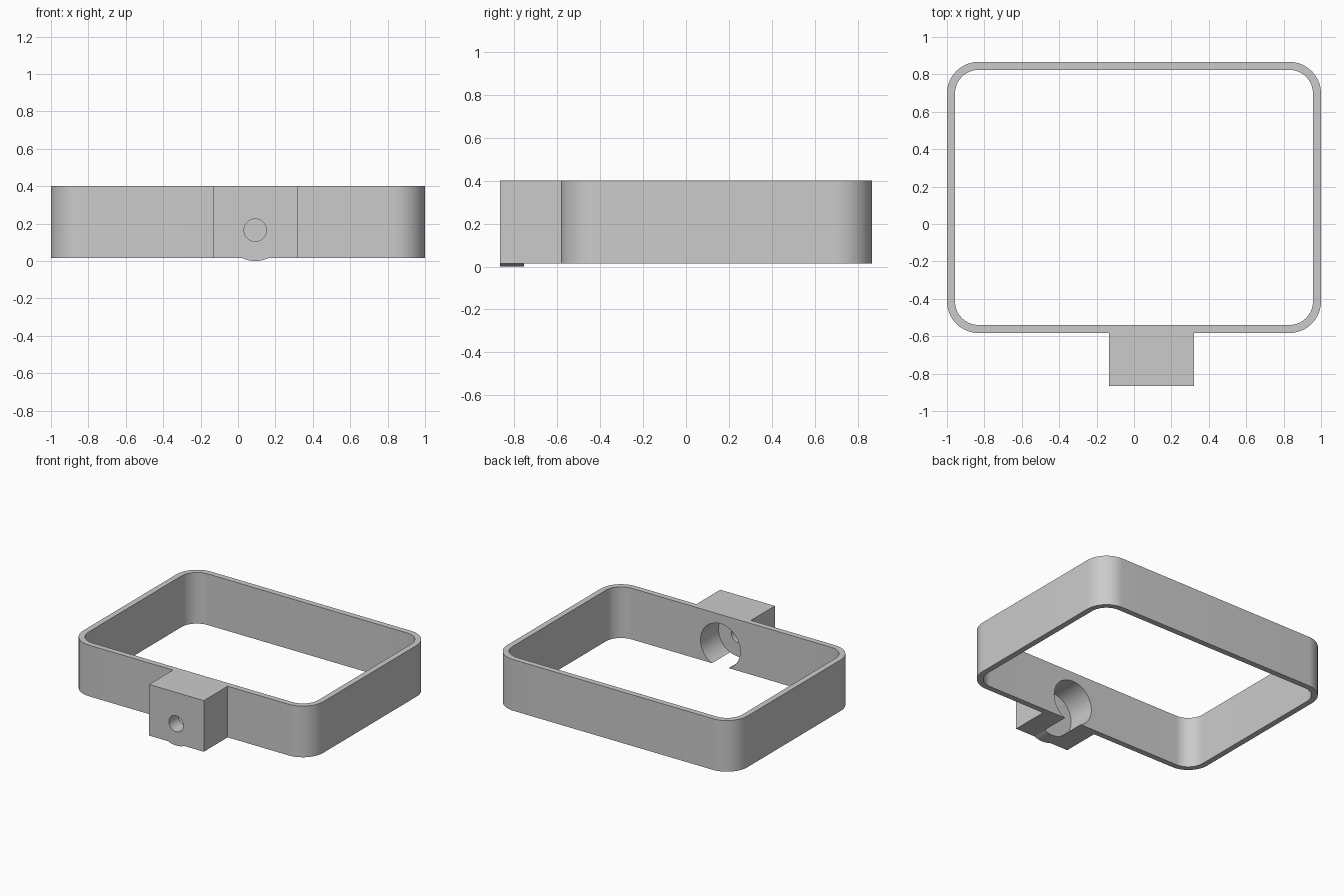
import bpy, bmesh, math
from mathutils import Matrix

if "Cube" in bpy.data.objects:
    bpy.data.objects.remove(bpy.data.objects["Cube"])

Z0, Z1 = 0.015, 0.4            # frame bottom and top
Y0, Y1 = -0.583, 0.867         # frame front and back
WALL, R = 0.043, 0.17
CX, CZ = 0.092, 0.165          # bore axis


def make_object(name, bm):
    bmesh.ops.recalc_face_normals(bm, faces=bm.faces[:])
    mesh = bpy.data.meshes.new(name)
    bm.to_mesh(mesh)
    bm.free()
    ob = bpy.data.objects.new(name, mesh)
    bpy.context.collection.objects.link(ob)
    return ob


def rounded_rect(x0, x1, y0, y1, r, n=16):
    pts = []
    for i, (cx, cy) in enumerate([(x1 - r, y1 - r), (x0 + r, y1 - r),
                                  (x0 + r, y0 + r), (x1 - r, y0 + r)]):
        for k in range(n + 1):
            a = math.pi / 2 * (i + k / n)
            pts.append((cx + r * math.cos(a), cy + r * math.sin(a)))
    return pts


def prism(name, pts, z0, z1):
    bm = bmesh.new()
    face = bm.faces.new([bm.verts.new((x, y, z0)) for x, y in pts])
    ext = bmesh.ops.extrude_face_region(bm, geom=[face], use_keep_orig=True)
    top = [v for v in ext["geom"] if isinstance(v, bmesh.types.BMVert)]
    bmesh.ops.translate(bm, verts=top, vec=(0, 0, z1 - z0))
    return make_object(name, bm)


def cylinder_y(name, r, y0, y1):
    bm = bmesh.new()
    mat = Matrix.Translation((CX, (y0 + y1) / 2, CZ)) @ Matrix.Rotation(math.pi / 2, 4, 'X')
    bmesh.ops.create_cone(bm, cap_ends=True, segments=64, radius1=r, radius2=r,
                          depth=y1 - y0, matrix=mat)
    return make_object(name, bm)


def boolean(target, tool, operation):
    tool.hide_render = True
    mod = target.modifiers.new(tool.name, 'BOOLEAN')
    mod.operation, mod.solver, mod.object = operation, 'EXACT', tool
    bpy.context.view_layer.objects.active = target
    bpy.ops.object.modifier_apply(modifier=mod.name)
    bpy.data.objects.remove(tool, do_unlink=True)


# Frame outline with the mounting block projecting from the front
outer = rounded_rect(-1, 1, Y0, Y1, R)
block = [(-0.133, Y0), (-0.133, -0.867), (0.322, -0.867), (0.322, Y0)]
frame = prism("frame_with_block", outer[:51] + block + outer[51:], Z0, Z1)

# Open centre
opening = rounded_rect(-1 + WALL, 1 - WALL, Y0 + WALL, Y1 - WALL, R - WALL)
boolean(frame, prism("opening_cutter", opening, -0.2, 0.6), 'DIFFERENCE')

# Round lip below the block, wide bore from inside, narrow hole at the front
boolean(frame, cylinder_y("lip", 0.165, -0.8665, -0.7), 'UNION')
boolean(frame, cylinder_y("bore_cutter", 0.1655, -0.755, -0.4), 'DIFFERENCE')
boolean(frame, cylinder_y("hole_cutter", 0.06, -1.0, -0.7), 'DIFFERENCE')

# Smooth curved corners, crisp edges
bpy.ops.object.select_all(action='DESELECT')
frame.select_set(True)
bpy.context.view_layer.objects.active = frame
bpy.ops.object.shade_smooth_by_angle(angle=math.radians(30))
